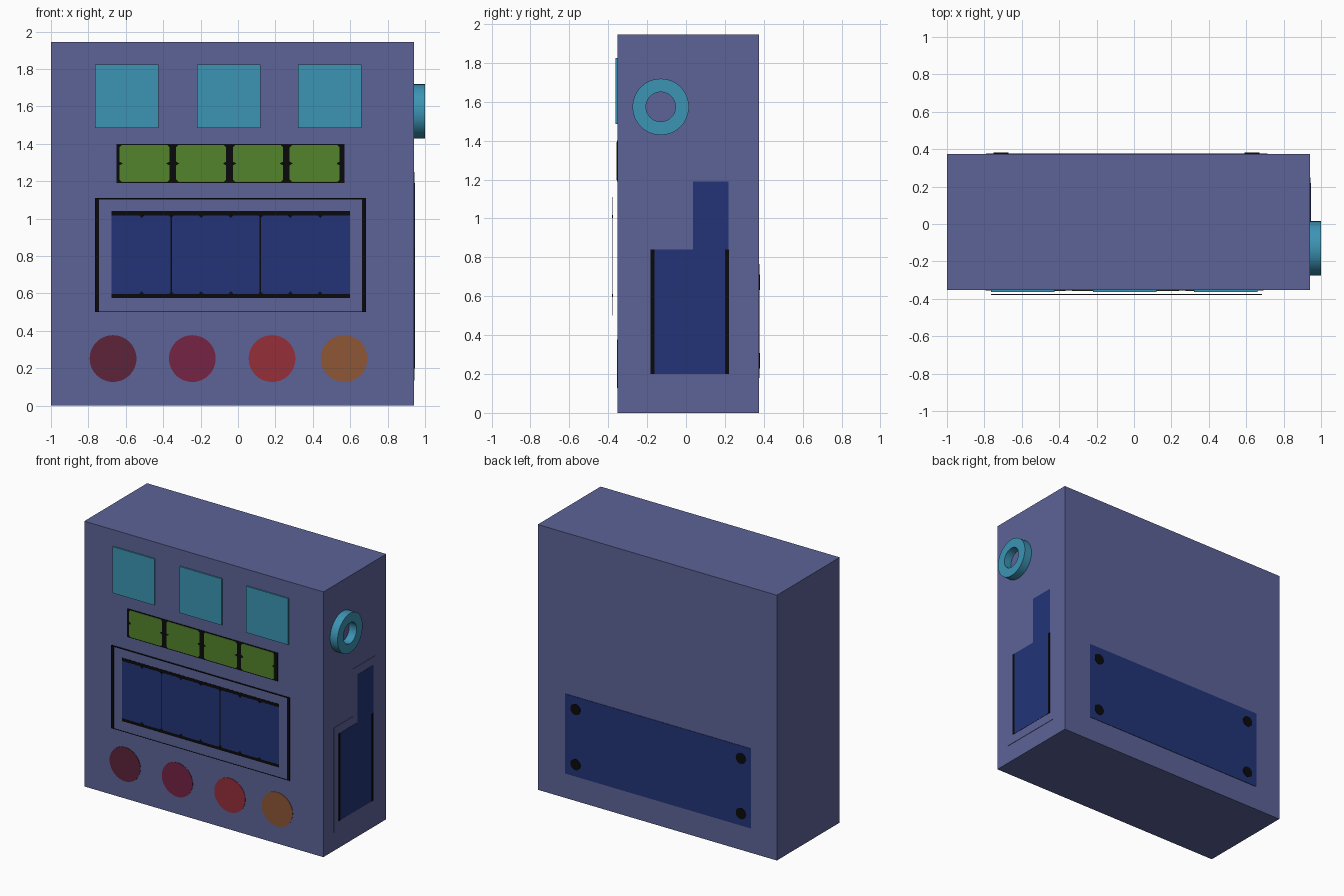
import bpy, bmesh, math

if "Cube" in bpy.data.objects:
    bpy.data.objects.remove(bpy.data.objects["Cube"])


def material(name, r, g, b):
    def lin(c):
        c = c / 255
        return c / 12.92 if c <= 0.04045 else ((c + 0.055) / 1.055) ** 2.4
    m = bpy.data.materials.new(name)
    m.diffuse_color = (lin(r), lin(g), lin(b), 1)
    m.use_nodes = True
    m.node_tree.nodes["Principled BSDF"].inputs["Base Color"].default_value = m.diffuse_color
    return m


BODY = material("slate_blue", 92, 99, 151)
CYAN = material("cyan", 60, 148, 180)
GREEN = material("green", 83, 132, 44)
NAVY = material("navy", 34, 52, 119)
BLACK = material("black", 10, 10, 12)
MAROON = material("maroon", 92, 35, 57)
PLUM = material("plum", 117, 35, 69)
RED = material("red", 149, 47, 58)
ORANGE = material("orange", 142, 86, 53)


def finish(name, bm, mat):
    bmesh.ops.recalc_face_normals(bm, faces=bm.faces)
    me = bpy.data.meshes.new(name)
    bm.to_mesh(me)
    bm.free()
    me.materials.append(mat)
    ob = bpy.data.objects.new(name, me)
    bpy.context.collection.objects.link(ob)
    return ob


def plate(name, pts, axis, d0, d1, mat):
    """Extrude a 2D outline (u, z) along x or y from depth d0 to d1."""
    def place(u, v, d):
        return (u, d, v) if axis == "y" else (d, u, v)
    bm = bmesh.new()
    face = bm.faces.new([bm.verts.new(place(u, v, d0)) for u, v in pts])
    new = bmesh.ops.extrude_face_region(bm, geom=[face])["geom"]
    shift = place(0, 0, d1 - d0)
    bmesh.ops.translate(bm, vec=shift, verts=[g for g in new if isinstance(g, bmesh.types.BMVert)])
    return finish(name, bm, mat)


def rect(u0, u1, v0, v1, cut=0):
    if not cut:
        return [(u0, v0), (u1, v0), (u1, v1), (u0, v1)]
    return [(u0 + cut, v0), (u1 - cut, v0), (u1, v0 + cut), (u1, v1 - cut),
            (u1 - cut, v1), (u0 + cut, v1), (u0, v1 - cut), (u0, v0 + cut)]


def circle(u, v, r, n=48):
    return [(u + r * math.cos(2 * math.pi * i / n), v + r * math.sin(2 * math.pi * i / n)) for i in range(n)]


# Cabinet
F, B, R = -0.353, 0.375, 0.94
plate("cabinet", rect(-1, R, 0, 1.945), "y", F, B, BODY)

# Three square tiles along the top
for i, x in enumerate((-0.765, -0.22, 0.32)):
    plate(f"top_tile_{i}", rect(x, x + 0.34, 1.485, 1.825), "y", F, F - 0.01, CYAN)

# Row of green indicator cells on a black backing
plate("indicator_backing", rect(-0.65, 0.57, 1.19, 1.4), "y", F, F - 0.002, BLACK)
for i, x in enumerate((-0.634, -0.331, -0.027, 0.276)):
    plate(f"indicator_{i}", rect(x, x + 0.268, 1.197, 1.393, 0.012), "y", F, F - 0.004, GREEN)
    for s, e in ((1, x), (-1, x + 0.268)):
        plate("indicator_notch", [(e, 1.285), (e + s * 0.018, 1.295), (e, 1.305)],
              "y", F - 0.003, F - 0.005, BLACK)

# Front screen standing slightly off the cabinet
plate("screen_frame", rect(-0.765, 0.685, 0.5, 1.11), "y", -0.375, -0.377, BODY)
for n, r in (("left", (-0.765, -0.744, 0.5, 1.11)), ("right", (0.664, 0.685, 0.5, 1.11)),
             ("top", (-0.765, 0.685, 1.102, 1.11)), ("bottom", (-0.765, 0.685, 0.5, 0.504))):
    plate(f"screen_border_{n}", rect(*r), "y", -0.376, -0.379, BLACK)
plate("screen_backing", rect(-0.675, 0.598, 0.575, 1.04), "y", -0.376, -0.378, BLACK)
for i, (a, b) in enumerate(((-0.675, -0.36), (-0.354, 0.116), (0.122, 0.598))):
    plate(f"screen_pane_{i}", rect(a, b, 0.597, 1.018), "y", -0.377, -0.379, NAVY)
for i in range(7):
    x = -0.515 + i * 0.159
    for s, z in ((1, 0.597), (-1, 1.018)):
        plate("screen_notch", [(x - 0.014, z), (x + 0.014, z), (x, z + s * 0.015)],
              "y", -0.378, -0.38, BLACK)

# Four round buttons along the bottom
for x, n, m in ((-0.668, "maroon", MAROON), (-0.244, "plum", PLUM),
                (0.182, "red", RED), (0.567, "orange", ORANGE)):
    plate(f"button_{n}", circle(x, 0.252, 0.125), "y", F, F - 0.003, m)

# Stepped window on the right side
plate("side_frame", [(-0.235, 0.135), (0.248, 0.135), (0.248, 1.25), (-0.012, 1.25),
                     (-0.012, 0.902), (-0.235, 0.902)], "x", R, R + 0.003, BODY)
plate("side_window", [(-0.18, 0.2), (0.218, 0.2), (0.218, 1.19), (0.035, 1.19),
                      (0.035, 0.84), (-0.18, 0.84)], "x", R + 0.002, R + 0.005, NAVY)
for n, a, b in (("front", -0.182, -0.162), ("back", 0.2, 0.22)):
    plate(f"side_window_strip_{n}", rect(a, b, 0.2, 0.84), "x", R + 0.002, R + 0.007, BLACK)

# Ring on the right side
bm = bmesh.new()
N = 48
section = ((R - 0.002, 0.145), (1.0, 0.145), (1.0, 0.076), (R - 0.002, 0.076))
loops = [[bm.verts.new((x, u, v)) for u, v in circle(-0.13, 1.574, r, N)] for x, r in section]
for a, b in zip(loops, loops[1:] + loops[:1]):
    for i in range(N):
        j = (i + 1) % N
        bm.faces.new((a[i], a[j], b[j], b[i]))
ring = finish("side_ring", bm, CYAN)
bpy.context.view_layer.objects.active = ring
ring.select_set(True)
bpy.ops.object.shade_smooth_by_angle(angle=math.radians(40))

# Back access panel with four bolts
plate("back_panel", rect(-0.79, 0.715, 0.18, 0.765), "y", B, B + 0.003, NAVY)
for x in (-0.71, 0.632):
    for z in (0.268, 0.672):
        plate("back_bolt", circle(x, z, 0.04, 24), "y", B, B + 0.006, BLACK)
